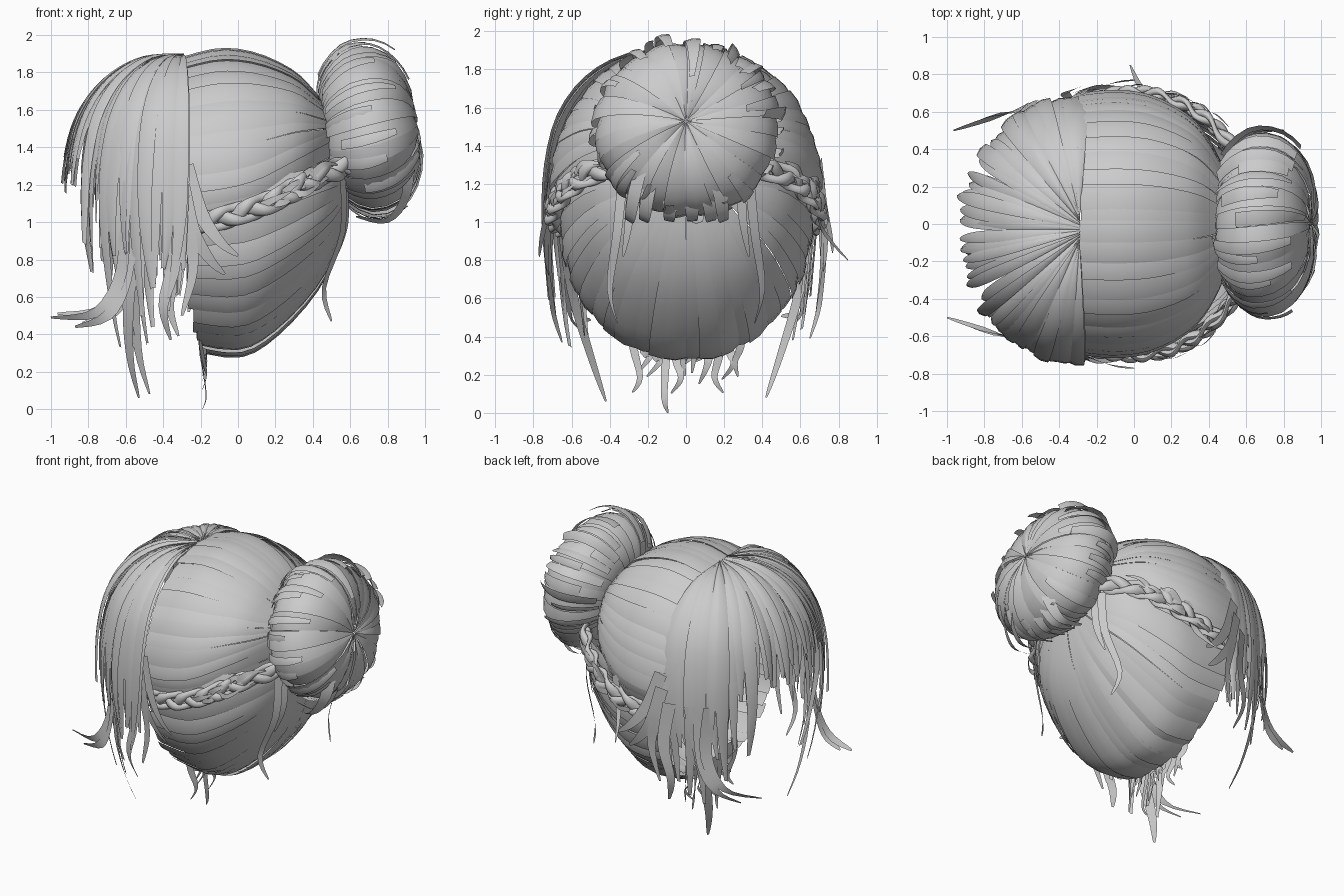
import bpy, bmesh, math, random
from mathutils import Vector

if "Cube" in bpy.data.objects:
    bpy.data.objects.remove(bpy.data.objects["Cube"])

random.seed(7)
R = random.uniform
rad = math.radians


def spline(tab, t):
    """Catmull-Rom through rows of tab, t counted in rows."""
    n = len(tab) - 1
    t = min(max(t, 0), n)
    i = min(int(t), n - 1)
    u = t - i
    p0, p1, p2, p3 = (tab[min(max(j, 0), n)] for j in (i - 1, i, i + 1, i + 2))
    return [0.5 * (2 * b + (c - a) * u + (2 * a - 5 * b + 4 * c - d) * u * u
                   + (3 * b - a - 3 * c + d) * u ** 3)
            for a, b, c, d in zip(p0, p1, p2, p3)]


def add_rows(bm, rows):
    grid = [[bm.verts.new(p) for p in row] for row in rows]
    for r0, r1 in zip(grid, grid[1:]):
        for i in range(len(r0) - 1):
            bm.faces.new((r0[i], r0[i + 1], r1[i + 1], r1[i]))


def card(bm, f, a, w, t0, t1, k, taper=0.5, n=14, lift=0.0, roll=0.0):
    """Strip of hair lying on surface f(t, angle, scale), rolled a little about its length."""
    rows = []
    for i in range(n + 1):
        u = i / n
        t = t0 + (t1 - t0) * u
        h = w * (1 - taper * u ** 3)
        kk = k + lift * u * u
        rows.append([f(t, a - h, kk - .005 - roll), f(t, a, kk + .005), f(t, a + h, kk - .005 + roll)])
    add_rows(bm, rows)


def ribbon(bm, pts, w, centre=(0, 0, 1.1), n=12):
    """Loose tapering strand through a few points."""
    m = len(pts) - 1
    rows = []
    for i in range(n + 1):
        t = m * i / n
        p = Vector(spline(pts, t))
        tan = Vector(spline(pts, t + .05)) - Vector(spline(pts, t - .05))
        side = tan.cross(p - Vector(centre)).normalized()
        h = w * (1 - .85 * (i / n) ** 2)
        rows.append([p - side * h, p + side * h])
    add_rows(bm, rows)


def finish(name, bm):
    me = bpy.data.meshes.new(name)
    bm.to_mesh(me)
    bm.free()
    for p in me.polygons:
        p.use_smooth = True
    bpy.context.collection.objects.link(bpy.data.objects.new(name, me))


def ring_surface(tab, low=None):
    """Surface from stations of x, centre z, y radius, z radius (low: z radius underneath)."""
    def f(t, a, k):
        x, zc, ry, rz = spline(tab, t)
        c = math.cos(a)
        if low and c < 0:
            rz = low
        return Vector((x, ry * k * math.sin(a), zc + rz * k * c))
    return f


# Crown hair combed back to the bun
crown = ring_surface([(-.31, 1.2, .69, .68), (-.1, 1.22, .71, .71), (.1, 1.27, .68, .635),
                      (.3, 1.37, .57, .44), (.42, 1.43, .42, .26), (.52, 1.48, .2, .1)], .6)
bm = bmesh.new()
N = 26
for i in range(N):
    a = rad(-110 + 220 * (i + .5) / N + R(-1, 1))
    card(bm, crown, a, rad(R(4.6, 6)), R(0, .2), 5, R(.98, 1.01), .2, roll=R(-.014, .014))
finish("crown_hair", bm)

# Lower back hair swept up from the nape, front edge slanting back underneath
nape = ring_surface([(-.28, .98, .65, .66), (0, 1.0, .66, .725), (.2, 1.06, .635, .68),
                     (.42, 1.15, .52, .53), (.54, 1.2, .35, .33), (.59, 1.25, .15, .1)])
bm = bmesh.new()
for i in range(N):
    a = rad(75 + 210 * (i + .5) / N + R(-1, 1))
    t0 = .35 * max(0, -math.cos(a)) ** 3 + R(0, .12)
    card(bm, nape, a, rad(R(4.6, 6)), t0, 5, R(.98, 1.01), .2, roll=R(-.018, .018))
finish("nape_hair", bm)

# Fringe and long side locks fanning from the parting
drop = [(0, 1.89), (.35, 1.875), (.66, 1.76), (.88, 1.56), (.98, 1.3),
        (1.0, 1.02), (.97, .76), (.93, .5), (.86, .25)]


def fringe_surface(sweep):
    def f(t, a, k):
        r, z = spline(drop, t)
        low = max(0, 1.15 - z) ** 2
        return Vector((-.29 - .66 * r * k * math.cos(a) + sweep * low,
                       -.03 + (.06 + .66 * r * k) * math.sin(a), z + (k - 1) * .6))
    return f


bm = bmesh.new()
for layer, N in ((1.0, 32), (.97, 26)):
    for i in range(N):
        deg = -92 + 184 * (i + .5) / N + R(-1.5, 1.5)
        d = abs(deg)
        end = R(3.8, 4.5) if d < 36 else R(4.5, 6.2) if d < 48 else R(5.5, 7.6)
        card(bm, fringe_surface(R(-.38, .15)), rad(deg), rad(R(3.6, 5.5)), 0, end,
             layer + R(-.012, .015), .8, 20, R(-.04, .02), R(-.012, .012))
finish("fringe", bm)

# Bun: strips wrapped over a flattened, tilted ball
C = Vector((.715, 0, 1.49))
A, B, Y = Vector((.985, 0, .17)), Vector((-.17, 0, .985)), Vector((0, 1, 0))
bun_profile = [(-.22, .08), (-.25, .22), (-.2, .36), (-.07, .46), (.08, .445),
               (.19, .34), (.245, .18), (.235, .01)]


def bun(t, a, k):
    ax, r = spline(bun_profile, t)
    a += .03 * t
    return C + A * ax * k + (Y * 1.04 * math.sin(a) + B * math.cos(a)) * r * k


bm = bmesh.new()
N = 26
for i in range(N):
    card(bm, bun, rad(360 * i / N + R(-2, 2)), rad(R(7.5, 10)), 0, 7, R(.97, 1.015), 0,
         roll=R(-.03, .03))
finish("bun", bm)

# Stray strips lifting off the bun
bm = bmesh.new()
for i in range(22):
    t0 = R(.8, 3)
    card(bm, bun, rad(16.4 * i + R(-5, 5)), rad(R(2.5, 5.5)), t0, t0 + R(1.8, 3),
         R(1.01, 1.05), .4, 8, R(0, .05), R(-.02, .02))
for a in (25, 40, 55, 75, -20, -40):
    card(bm, bun, rad(a), rad(4), 1.8, 4.8, R(1.04, 1.08), .3, 8, R(0, .06), R(-.05, .05))
for y in (-.27, -.2, -.08, .03, .12, .18):
    ribbon(bm, [(.91, y * .8, 1.36), (.9, y, 1.15), (.8, y * 1.1, 1.01), (.63, y * 1.15, 1.03)],
           .045, C)
finish("bun_strays", bm)

# Braids along both sides, three woven locks each
for s, name in ((-1, "braid_right"), (1, "braid_left")):
    path = [(-.3, .65 * s, .98), (-.05, .7 * s, 1.03), (.2, .67 * s, 1.12),
            (.4, .55 * s, 1.23), (.58, .35 * s, 1.3)]
    bm = bmesh.new()
    for lock in range(3):
        rows = []
        for i in range(61):
            t = 4 * i / 60
            p = Vector(spline(path, t))
            tan = (Vector(spline(path, t + .05)) - Vector(spline(path, t - .05))).normalized()
            out = Vector((p.x - .05, p.y, 0))
            out = (out - tan * out.dot(tan)).normalized()
            up = out.cross(tan)
            ph = 2 * math.pi * (2.2 * i / 60 + lock / 3)
            c = p + up * .042 * math.sin(ph) + out * .022 * math.sin(2 * ph)
            r = .042 * (.75 + .25 * math.cos(2 * ph))
            rows.append([c + up * r * math.cos(q * math.pi / 4)
                         + out * r * .65 * math.sin(q * math.pi / 4) for q in range(9)])
        add_rows(bm, rows)
    # Wisps escaping from the braid
    for j in range(8):
        t = R(.6, 3.2)
        p, q = Vector(spline(path, t)), Vector(spline(path, t + .7))
        o = Vector((0, s * R(.03, .08), R(-.06, .08)))
        ribbon(bm, [p + o * .4, (p + q) / 2 + o, q + o * R(.3, 1.2)], .02)
    finish(name, bm)

# Loose face-framing locks
bm = bmesh.new()
locks = [
    [(-.62, .6, 1.1), (-.62, .62, .75), (-.75, .58, .52), (-1.0, .5, .49)],
    [(-.55, .63, 1.1), (-.6, .63, .7), (-.7, .6, .5), (-.87, .55, .44)],
    [(-.5, .66, 1.1), (-.58, .6, .65), (-.58, .5, .3), (-.53, .42, .06)],
    [(-.36, .7, 1.1), (-.34, .72, .8), (-.4, .7, .55), (-.36, .65, .37)],
    [(-.3, .71, 1.2), (-.24, .73, .95), (-.15, .73, .8), (-.07, .72, .72)],
    [(-.28, .7, 1.3), (-.2, .73, 1.05), (-.1, .76, .9), (0, .77, .82)],
    [(-.3, .68, 1.3), (-.27, .72, 1.0), (-.24, .71, .75), (-.3, .68, .5)],
]
for s in (-1, 1):
    for l in locks:
        j = 0 if s < 0 else .05
        ribbon(bm, [(x + j * (1.2 - z), y * s, z + j * .4) for x, y, z in l], .045)
finish("face_locks", bm)

# Thin tendrils behind the ears
bm = bmesh.new()
tendrils = [
    [(.56, .33, 1.25), (.56, .36, .95), (.46, .4, .65), (.5, .36, .47)],
    [(.57, .28, 1.25), (.58, .3, 1.0), (.53, .33, .82)],
]
for s in (-1, 1):
    for l in tendrils:
        ribbon(bm, [(x, y * s, z) for x, y, z in l], .03)
ribbon(bm, [(.1, .68, 1.2), (.06, .7, 1.0), (.02, .76, .9), (-.02, .85, .8)], .03)
finish("side_tendrils", bm)

# Wispy ends hanging below the nape
bm = bmesh.new()
for i in range(11):
    y = -.27 + .055 * i
    b = 0 if i == 3 else R(.08, .22)
    top = .3 + .9 * y * y
    ribbon(bm, [(-.2, y, top + .1), (-.2, y * 1.02, top - .02), (-.17, y + R(-.03, .03), b + .08),
                (-.19, y + R(-.05, .03), b)], .026, (-1, 0, .6))
finish("nape_wisps", bm)
